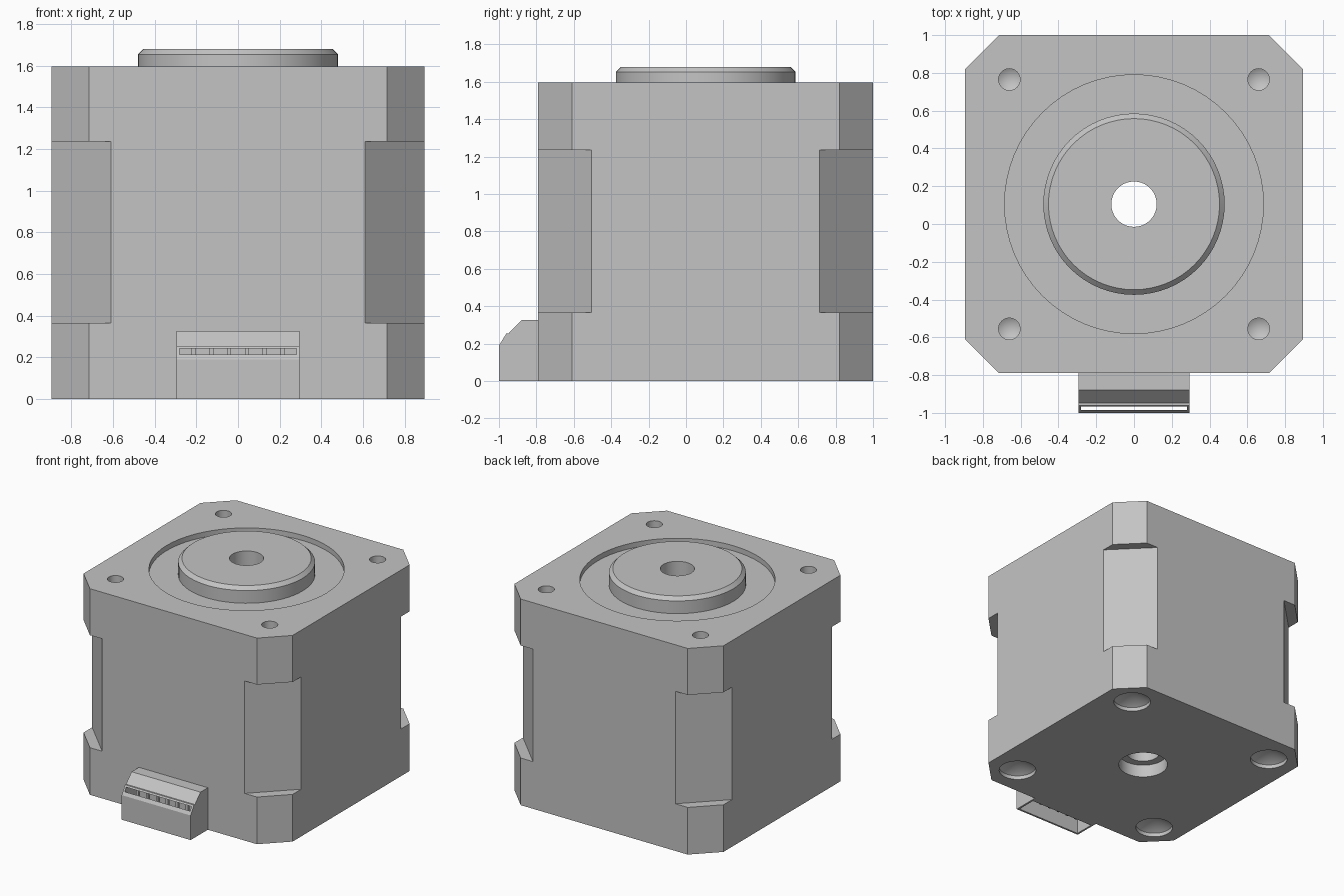
import bpy, bmesh, math
from mathutils import Matrix, Vector

cube = bpy.data.objects.get("Cube")
if cube:
    bpy.data.objects.remove(cube)

grey = bpy.data.materials.new("plain grey")
grey.use_nodes = True
grey.diffuse_color = (0.55, 0.55, 0.55, 1)
grey.node_tree.nodes["Principled BSDF"].inputs["Base Color"].default_value = grey.diffuse_color

CY = 0.105     # y of the motor axis
HALF = 0.895   # half width of the square body


def finish(bm, name):
    bmesh.ops.remove_doubles(bm, verts=bm.verts, dist=1e-5)
    bmesh.ops.recalc_face_normals(bm, faces=bm.faces)
    mesh = bpy.data.meshes.new(name)
    bm.to_mesh(mesh)
    bm.free()
    mesh.materials.append(grey)
    obj = bpy.data.objects.new(name, mesh)
    bpy.context.collection.objects.link(obj)
    return obj


def extrude(name, points, offset):
    """Closed polygon pushed along an offset."""
    bm = bmesh.new()
    face = bm.faces.new([bm.verts.new(p) for p in points])
    ext = bmesh.ops.extrude_face_region(bm, geom=[face])
    verts = [g for g in ext["geom"] if isinstance(g, bmesh.types.BMVert)]
    bmesh.ops.translate(bm, verts=verts, vec=offset)
    return finish(bm, name)


def octagon_block(name, chamfer, z0, z1):
    a, b = HALF, HALF - chamfer
    outline = [(b, -a), (a, -b), (a, b), (b, a), (-b, a), (-a, b), (-a, -b), (-b, -a)]
    return extrude(name, [(x, y + CY, z0) for x, y in outline], (0, 0, z1 - z0))


def lathe(name, profile, x=0, y=CY, closed=False, steps=64):
    """Profile of (radius, z) turned about a vertical axis."""
    bm = bmesh.new()
    verts = [bm.verts.new((x + r, y, z)) for r, z in profile]
    pairs = list(zip(verts, verts[1:]))
    if closed:
        pairs.append((verts[-1], verts[0]))
    edges = [bm.edges.new(p) for p in pairs]
    bmesh.ops.spin(bm, geom=verts + edges, cent=(x, y, 0), axis=(0, 0, 1),
                   angle=math.tau, steps=steps, use_duplicate=False)
    return finish(bm, name)


def cylinder(name, r, z0, z1):
    return lathe(name, [(0, z0), (r, z0), (r, z1), (0, z1)])


def cut(obj, cutters):
    """Subtract the cutters and remove them afterwards."""
    for c in cutters:
        c.hide_render = True
        mod = obj.modifiers.new("cut", 'BOOLEAN')
        mod.operation = 'DIFFERENCE'
        mod.solver = 'EXACT'
        mod.object = c
    deps = bpy.context.evaluated_depsgraph_get()
    deps.update()
    mesh = bpy.data.meshes.new_from_object(obj.evaluated_get(deps))
    obj.modifiers.clear()
    obj.data = mesh
    for c in cutters:
        bpy.data.objects.remove(c)


corners = [(sx * 0.66, CY + sy * 0.66) for sx in (-1, 1) for sy in (-1, 1)]

# Stacked body: rear cap, narrower-cornered middle, front cap
rear_cap = octagon_block("rear_cap", 0.18, 0, 0.365)
middle = octagon_block("middle_body", 0.285, 0.365, 1.235)
front_cap = octagon_block("front_cap", 0.18, 1.235, 1.595)

# Rear cap: stepped bore and conical screw recesses
cut(rear_cap, [cylinder("bore", 0.12, -0.1, 0.5), cylinder("counterbore", 0.18, -0.1, 0.1)]
    + [lathe("recess", [(0, -0.05), (0.136, -0.05), (0.136, 0.03), (0, 0.11)], x, y, steps=32)
       for x, y in corners])
cut(middle, [cylinder("bore", 0.12, 0.2, 1.4)])

# Front cap: shallow round recess, bore and drilled mounting holes
cut(front_cap, [cylinder("bore", 0.12, 1.1, 1.7), cylinder("round_recess", 0.685, 1.555, 1.7)]
    + [lathe("hole", [(0, 1.7), (0.057, 1.7), (0.057, 1.42), (0, 1.386)], x, y, steps=32)
       for x, y in corners])

# Raised pilot ring with a chamfered rim
pilot = lathe("pilot_boss", [(0.12, 1.555), (0.48, 1.555), (0.48, 1.653), (0.453, 1.68),
                             (0.12, 1.68)], closed=True)

# Connector housing, hollow from below and slotted through its sloped nose
side = [(-0.79, 0), (-1, 0), (-1, 0.19), (-0.96, 0.255), (-0.948, 0.255),
        (-0.88, 0.325), (-0.79, 0.325)]
connector = extrude("connector_housing", [(-0.295, y, z) for y, z in side], (0.59, 0, 0))
pocket = [(-0.985, -0.1), (-0.985, 0.243), (-0.83, 0.243), (-0.83, -0.1)]
cut(connector, [extrude("pocket", [(-0.28, y, z) for y, z in pocket], (0.56, 0, 0))])

# Row of connector pins
for i in range(6):
    x = (i - 2.5) * 0.085
    bm = bmesh.new()
    bmesh.ops.create_cube(bm, size=1, matrix=Matrix.Translation(Vector((x, -0.92, 0.16)))
                          @ Matrix.Diagonal((0.02, 0.02, 0.18, 1)))
    finish(bm, f"connector_pin_{i + 1}")

# Smooth the round walls, keep edges crisp
bpy.ops.object.select_all(action='DESELECT')
for obj in (rear_cap, middle, front_cap, pilot):
    obj.select_set(True)
    bpy.context.view_layer.objects.active = obj
bpy.ops.object.shade_smooth_by_angle(angle=math.radians(25))
